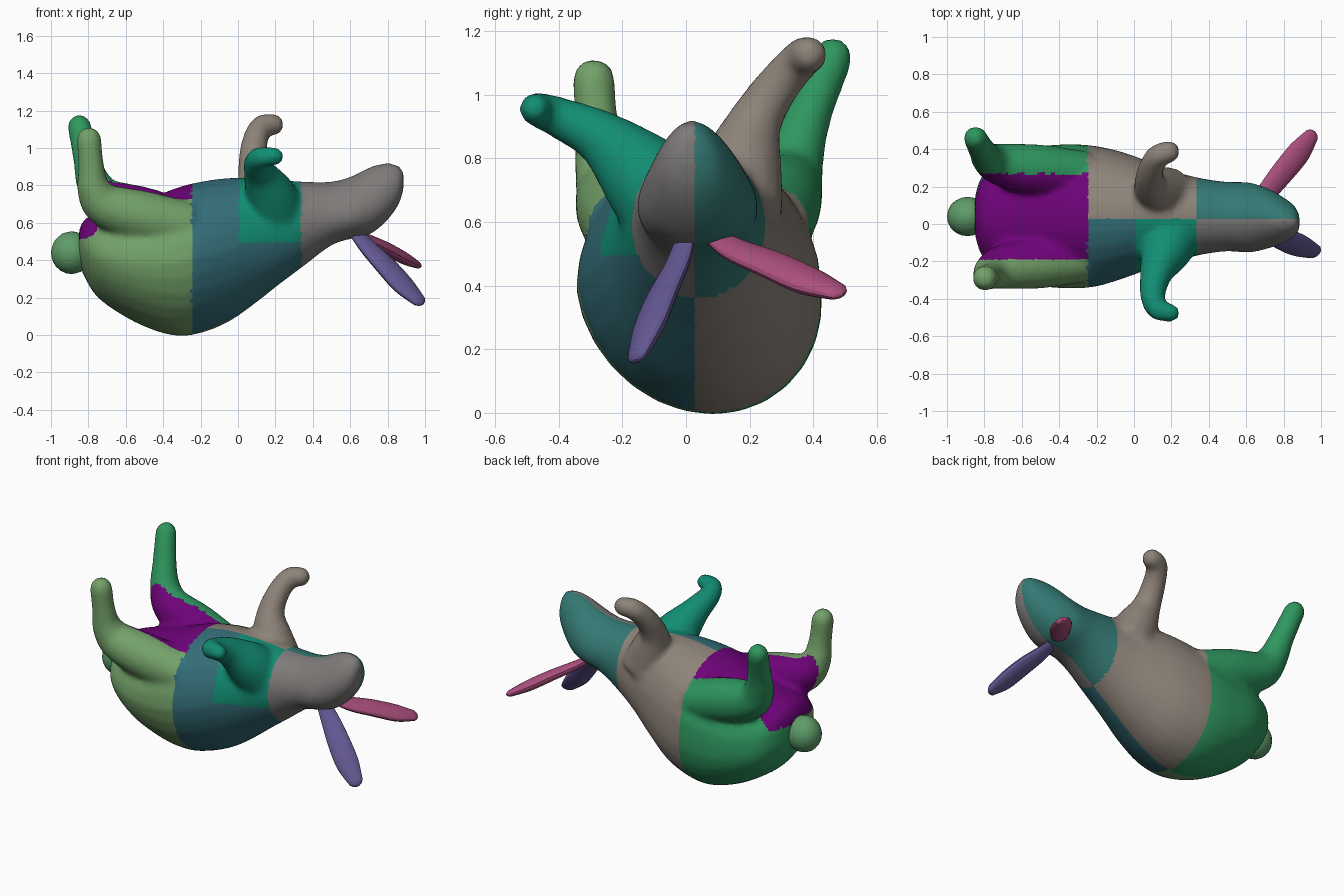
import bpy, bmesh
from math import sin, cos, pi
from mathutils import Vector

if "Cube" in bpy.data.objects:
    bpy.data.objects.remove(bpy.data.objects["Cube"])


def loft(bm, rings):
    """Skin a list of equal-length point rings and cap both ends."""
    vs = [[bm.verts.new(p) for p in r] for r in rings]
    n = len(vs[0])
    fs = []
    for a, b in zip(vs, vs[1:]):
        for i in range(n):
            j = (i + 1) % n
            fs.append(bm.faces.new((a[i], a[j], b[j], b[i])))
    fs.append(bm.faces.new(vs[0][::-1]))
    fs.append(bm.faces.new(vs[-1]))
    bmesh.ops.recalc_face_normals(bm, faces=fs)


def curve_through(rows, steps=5):
    """Catmull-Rom interpolation of rows of numbers."""
    out = []
    for k in range(len(rows) - 1):
        p = [rows[max(0, min(len(rows) - 1, k + d))] for d in (-1, 0, 1, 2)]
        for s in range(steps):
            t = s / steps
            out.append([0.5 * (2 * b + (c - a) * t + (2 * a - 5 * b + 4 * c - d) * t * t
                               + (3 * b - a - 3 * c + d) * t ** 3)
                        for a, b, c, d in zip(*p)])
    return out + [list(rows[-1])]


def limb(bm, rows, n=16, normal=None, flat=1.0):
    """Tube along (x, y, z, radius) rows; flat squashes it along the normal."""
    pts = curve_through(rows)
    # rounded end
    d = (Vector(pts[-1][:3]) - Vector(pts[-2][:3])).normalized()
    e, r = Vector(pts[-1][:3]), pts[-1][3]
    for a in (0.5, 0.95, 1.35):
        pts.append([*(e + d * r * sin(a)), r * cos(a)])
    rings = []
    for i, p in enumerate(pts):
        t = Vector(pts[min(i + 1, len(pts) - 1)][:3]) - Vector(pts[max(i - 1, 0)][:3])
        side = t.cross(Vector(normal or (1, 0.02, 0))).normalized()
        up = side.cross(t).normalized()
        c = Vector(p[:3])
        rings.append([c + side * p[3] * cos(2 * pi * k / n) + up * p[3] * flat * sin(2 * pi * k / n)
                      for k in range(n)])
    loft(bm, rings)


def section(x, y, w, b, t, n=28):
    """Torso ring: the back leans a little to +y, the head is broader at the cheeks."""
    ring = []
    for k in range(n):
        a = 2 * pi * k / n
        s, c = sin(a), cos(a)
        lean = -0.045 * min(0, s) * max(0, min(1, (0.3 - x) / 0.4))
        pear = 1 - 0.22 * s * max(0, min(1, (x - 0.4) / 0.2))
        ring.append((x, y + lean + w * c * pear, (b + t) / 2 + (t - b) / 2 * s))
    return ring


def color(name, rgb):
    m = bpy.data.materials.new(name)
    m.diffuse_color = (*[(c / 255) ** 2.2 for c in rgb], 1)
    m.use_nodes = True
    m.node_tree.nodes["Principled BSDF"].inputs["Base Color"].default_value = m.diffuse_color
    return m


def finish(bm, name, mats):
    me = bpy.data.meshes.new(name)
    bm.to_mesh(me)
    bm.free()
    ob = bpy.data.objects.new(name, me)
    bpy.context.collection.objects.link(ob)
    for m in mats:
        me.materials.append(m)
    bpy.ops.object.select_all(action='DESELECT')
    ob.select_set(True)
    bpy.context.view_layer.objects.active = ob
    return ob


# torso and head: x, centre y, half width, bottom z, top z
bm = bmesh.new()
profile = [
    (-0.85, 0.04, 0.10, 0.38, 0.56), (-0.82, 0.04, 0.20, 0.31, 0.62),
    (-0.75, 0.04, 0.29, 0.20, 0.65), (-0.60, 0.04, 0.36, 0.095, 0.69),
    (-0.45, 0.04, 0.38, 0.025, 0.74), (-0.32, 0.04, 0.385, -0.005, 0.79),
    (-0.20, 0.04, 0.375, 0.01, 0.82), (-0.05, 0.045, 0.335, 0.07, 0.84),
    (0.10, 0.045, 0.28, 0.175, 0.84), (0.22, 0.04, 0.24, 0.27, 0.83),
    (0.36, 0.04, 0.205, 0.375, 0.82), (0.50, 0.04, 0.185, 0.48, 0.82),
    (0.61, 0.035, 0.185, 0.515, 0.85), (0.71, 0.03, 0.16, 0.54, 0.90),
    (0.80, 0.02, 0.12, 0.615, 0.92), (0.86, 0.015, 0.08, 0.70, 0.905),
    (0.885, 0.01, 0.035, 0.78, 0.87)]
loft(bm, [section(*p) for p in curve_through(profile, 3)])

# hind legs
limb(bm, [(-0.26, -0.18, 0.58, 0.13), (-0.50, -0.205, 0.63, 0.14), (-0.70, -0.23, 0.69, 0.12),
          (-0.77, -0.26, 0.78, 0.092), (-0.785, -0.28, 0.90, 0.07), (-0.797, -0.29, 1.045, 0.068)])
limb(bm, [(-0.26, 0.26, 0.58, 0.13), (-0.50, 0.285, 0.65, 0.14), (-0.70, 0.315, 0.72, 0.118),
          (-0.775, 0.345, 0.82, 0.092), (-0.81, 0.39, 0.95, 0.073), (-0.848, 0.46, 1.115, 0.064)])

# front legs
limb(bm, [(0.20, -0.04, 0.64, 0.17), (0.17, -0.14, 0.75, 0.14), (0.12, -0.26, 0.86, 0.09),
          (0.10, -0.38, 0.92, 0.068), (0.125, -0.455, 0.95, 0.058), (0.195, -0.475, 0.955, 0.05)],
     normal=(0.1, 0.3, 1))
limb(bm, [(0.17, 0.15, 0.66, 0.16), (0.12, 0.18, 0.80, 0.125), (0.085, 0.22, 0.92, 0.085),
          (0.09, 0.29, 1.03, 0.07), (0.125, 0.36, 1.11, 0.064), (0.185, 0.385, 1.125, 0.06)],
     normal=(0.1, -1, 0.6))

# fuse into one skin
body = finish(bm, "rabbit_body", [])
rm = body.modifiers.new("fuse", 'REMESH')
rm.mode = 'VOXEL'
rm.voxel_size = 0.018
sm = body.modifiers.new("soften", 'SMOOTH')
sm.factor, sm.iterations = 0.5, 6
bpy.ops.object.convert(target='MESH')

# coat patches by region
for name, rgb in [("rump_right", (115, 160, 105)), ("rump_left", (50, 150, 95)),
                  ("belly", (110, 10, 120)), ("chest_right", (55, 110, 120)),
                  ("chest_left", (140, 130, 120)), ("arm_right", (25, 140, 115)),
                  ("head_right", (125, 122, 120)), ("head_left", (55, 120, 115))]:
    body.data.materials.append(color(name, rgb))
for p in body.data.polygons:
    x, y, z = p.center
    right = y < 0.03
    if x < -0.25:
        p.material_index = 2 if (-0.19 < y < 0.27 and z > 0.52) else (0 if right else 1)
    elif x < 0.34:
        p.material_index = (5 if x > 0.0 and z > 0.5 else 3) if right else 4
    else:
        p.material_index = 6 if right else 7
bpy.ops.object.shade_smooth_by_angle()

# ears
for name, rgb, normal, rows in [
    ("right_ear", (100, 88, 145), (0.4, -0.7, 0.6),
     [(0.62, 0.0, 0.56, 0.04), (0.69, -0.025, 0.475, 0.055), (0.79, -0.075, 0.37, 0.068),
      (0.88, -0.115, 0.27, 0.069), (0.955, -0.145, 0.195, 0.048)]),
    ("left_ear", (170, 80, 125), (0.55, 0.0, 1),
     [(0.62, 0.08, 0.56, 0.035), (0.70, 0.16, 0.51, 0.055), (0.79, 0.27, 0.465, 0.066),
      (0.88, 0.38, 0.415, 0.067), (0.94, 0.46, 0.385, 0.046)])]:
    bm = bmesh.new()
    limb(bm, rows, normal=normal, flat=0.5)
    finish(bm, name, [color(name, rgb)])
    bpy.ops.object.shade_smooth_by_angle()

# tail
bm = bmesh.new()
bmesh.ops.create_icosphere(bm, subdivisions=3, radius=1)
bmesh.ops.scale(bm, vec=(0.11, 0.105, 0.114), verts=bm.verts)
bmesh.ops.translate(bm, vec=(-0.89, 0.04, 0.44), verts=bm.verts)
finish(bm, "tail", [color("tail", (95, 155, 105))])
bpy.ops.object.shade_smooth_by_angle()
